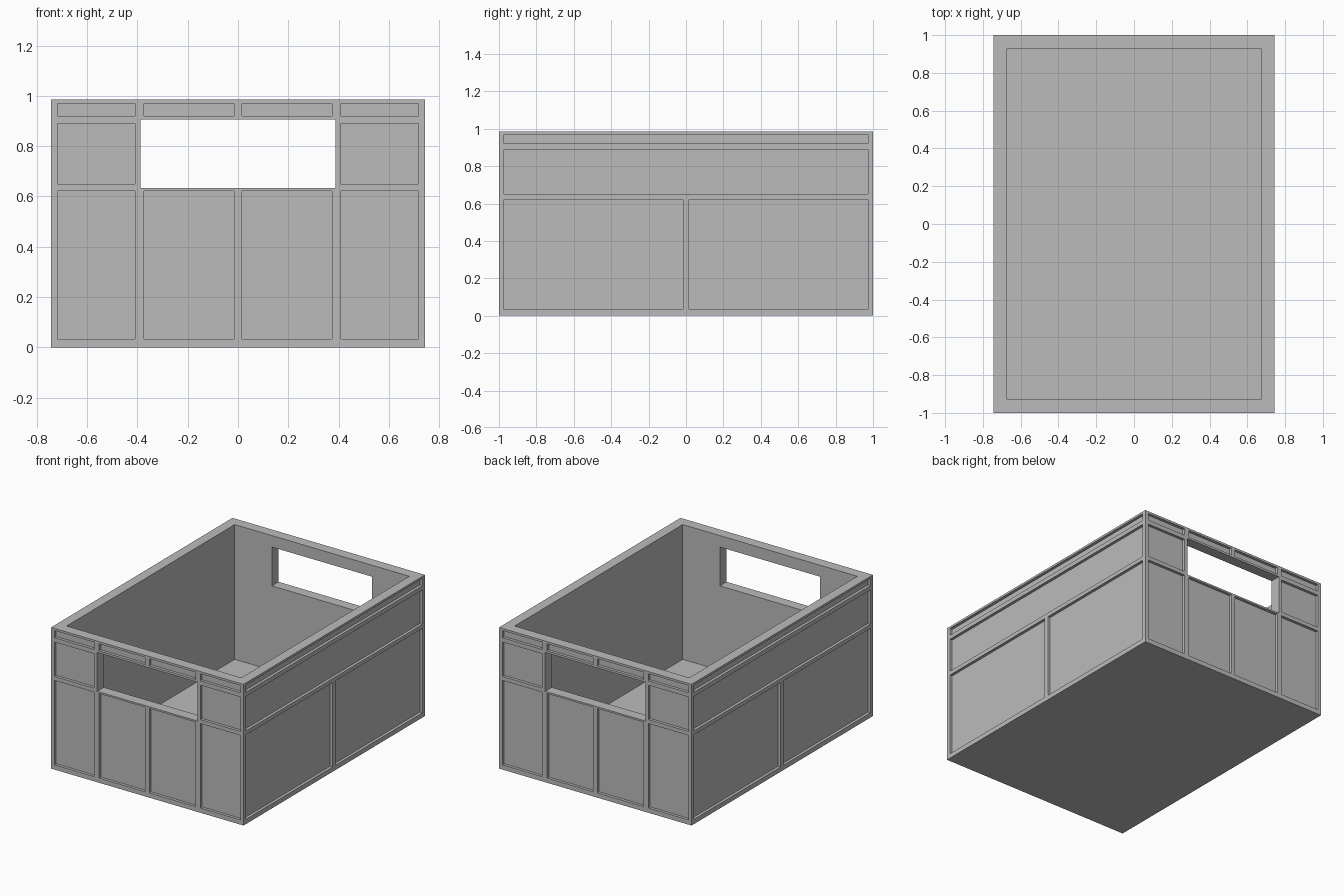
import bpy
import bmesh
from mathutils import Matrix, Vector

cube = bpy.data.objects.get("Cube")
if cube:
    bpy.data.objects.remove(cube, do_unlink=True)

HX, HY, TOP = 0.743, 1.0, 0.985        # outer half width, half length, height
IX, IY, FLOOR = 0.674, 0.926, 0.045    # cavity half sizes and floor level
DEPTH, OVER = 0.02, 0.05               # panel recess depth, cutter overshoot

grey = bpy.data.materials.new("grey plastic")
grey.use_nodes = True
colour = (0.5, 0.5, 0.5, 1)
grey.diffuse_color = colour
grey.node_tree.nodes["Principled BSDF"].inputs["Base Color"].default_value = colour


def boxes(name, ranges):
    """One object holding a box for each ((x0, x1), (y0, y1), (z0, z1))."""
    bm = bmesh.new()
    for spans in ranges:
        centre = Vector([(a + b) / 2 for a, b in spans])
        size = Vector([b - a for a, b in spans])
        bmesh.ops.create_cube(bm, size=1, matrix=Matrix.Translation(centre) @ Matrix.Diagonal(size).to_4x4())
    mesh = bpy.data.meshes.new(name)
    bm.to_mesh(mesh)
    bm.free()
    mesh.materials.append(grey)
    obj = bpy.data.objects.new(name, mesh)
    bpy.context.collection.objects.link(obj)
    return obj


def cut(target, cutter):
    cutter.hide_render = True
    mod = target.modifiers.new(cutter.name, 'BOOLEAN')
    mod.operation = 'DIFFERENCE'
    mod.solver = 'EXACT'
    mod.object = cutter


def both(a, b):
    """A span and its mirror image."""
    return [(a, b), (-b, -a)]


# Panel rows, shared by all four walls
LOWER, MIDDLE, RIM = (0.033, 0.622), (0.65, 0.89), (0.92, 0.97)
corner_bays, centre_bays = both(0.41, 0.718), both(0.016, 0.373)
end_panels = [(x, z) for z in (LOWER, RIM) for x in corner_bays + centre_bays]
end_panels += [(x, MIDDLE) for x in corner_bays]
side_panels = [(y, LOWER) for y in both(0.017, 0.972)]
side_panels += [((-0.972, 0.972), z) for z in (MIDDLE, RIM)]

recesses = [(x, y, z) for x, z in end_panels for y in both(HY - DEPTH, HY + OVER)]
recesses += [(x, y, z) for y, z in side_panels for x in both(HX - DEPTH, HX + OVER)]

# Open crate: solid block minus cavity, hand openings and recessed panels
crate = boxes("crate_body", [((-HX, HX), (-HY, HY), (0, TOP))])
cutters = [
    boxes("cavity_cutter", [((-IX, IX), (-IY, IY), (FLOOR, TOP + OVER))]),
    boxes("hand_opening_cutter", [((-0.387, 0.387), (-HY - OVER, HY + OVER), (0.634, 0.905))]),
    boxes("panel_cutter", recesses),
]
for cutter in cutters:
    cut(crate, cutter)

# Bake the cuts and drop the helpers
bpy.context.view_layer.update()
depsgraph = bpy.context.evaluated_depsgraph_get()
baked = bpy.data.meshes.new_from_object(crate.evaluated_get(depsgraph))
crate.modifiers.clear()
crate.data = baked
baked.name = "crate_body"
baked.materials.clear()
baked.materials.append(grey)
for face in baked.polygons:
    face.material_index = 0
    face.use_smooth = False
for cutter in cutters:
    bpy.data.objects.remove(cutter, do_unlink=True)
